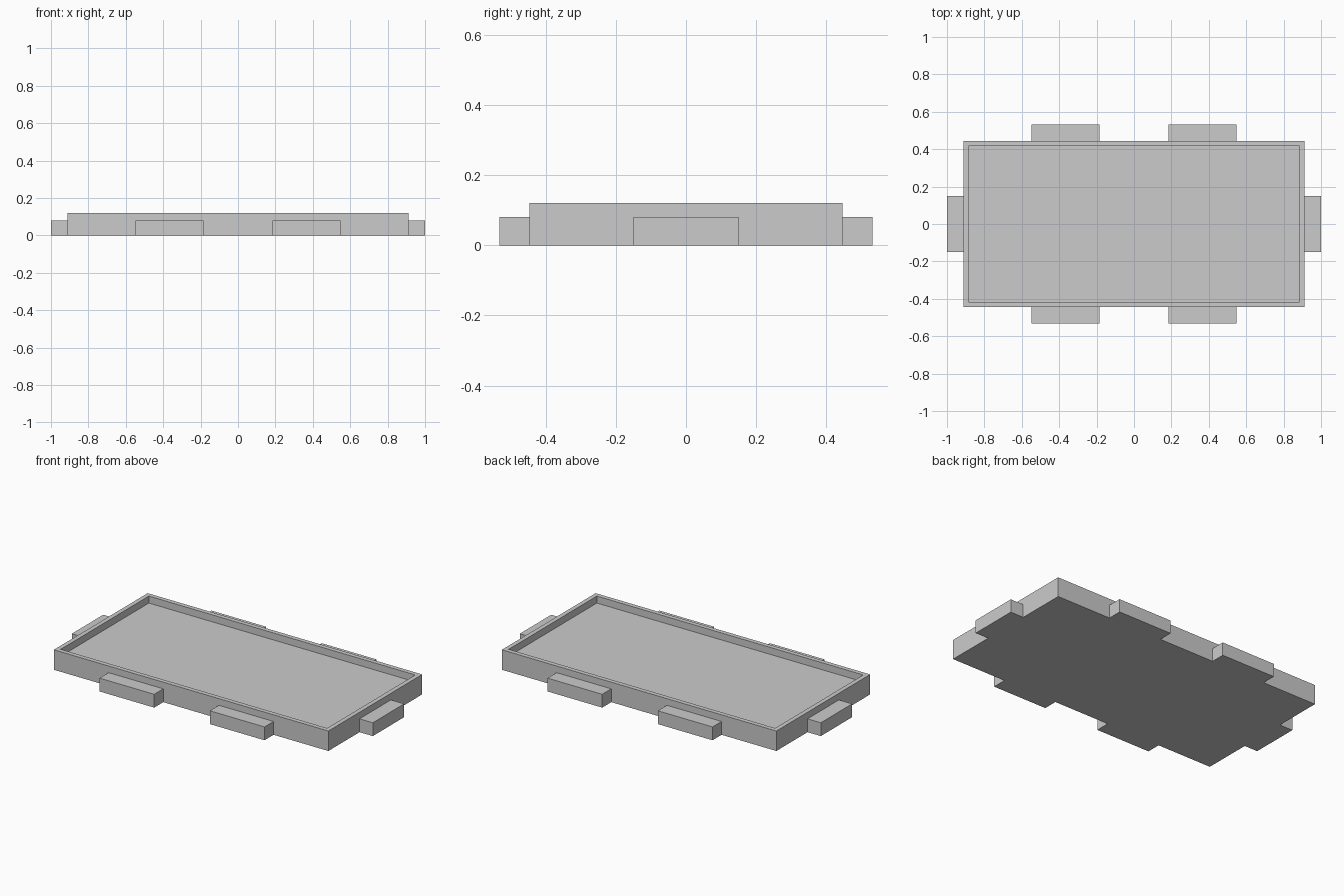
import bpy
import bmesh
from mathutils import Matrix, Vector

cube = bpy.data.objects.get("Cube")
if cube:
    bpy.data.objects.remove(cube, do_unlink=True)

# Main dimensions
BODY_X, BODY_Y, BODY_H = 0.912, 0.445, 0.12
RIM = 0.038
FLOOR_Z = 0.078
TAB_H = 0.08
REACH_X, REACH_Y = 1.0, 0.531

grey = bpy.data.materials.new("plain_grey")
grey.use_nodes = True
colour = (0.6, 0.6, 0.6, 1)
grey.diffuse_color = colour
grey.node_tree.nodes["Principled BSDF"].inputs["Base Color"].default_value = colour


def add_block(bm, low, high):
    """Add an axis-aligned box between two corners."""
    low, high = Vector(low), Vector(high)
    matrix = Matrix.Translation((low + high) / 2) @ Matrix.Diagonal((*(high - low), 1))
    bmesh.ops.create_cube(bm, size=1, matrix=matrix)


def finish(bm, name):
    mesh = bpy.data.meshes.new(name)
    bm.to_mesh(mesh)
    bm.free()
    mesh.materials.append(grey)
    obj = bpy.data.objects.new(name, mesh)
    bpy.context.collection.objects.link(obj)
    return obj


# Tray: a box whose top face is inset and pushed down to leave a rim
bm = bmesh.new()
add_block(bm, (-BODY_X, -BODY_Y, 0), (BODY_X, BODY_Y, BODY_H))
bm.normal_update()
top = max(bm.faces, key=lambda f: f.calc_center_median().z)
bmesh.ops.inset_region(bm, faces=[top], thickness=RIM)
inner = bmesh.ops.extrude_discrete_faces(bm, faces=[top])["faces"][0]
bmesh.ops.translate(bm, verts=inner.verts, vec=(0, 0, FLOOR_Z - BODY_H))
finish(bm, "tray")

# Tabs: two on each long side, one on each short end
for side, label in ((-1, "front"), (1, "back")):
    for hand, hand_label in ((-1, "right"), (1, "left")):
        bm = bmesh.new()
        xs = sorted((hand * 0.185, hand * 0.548))
        ys = sorted((side * BODY_Y, side * REACH_Y))
        add_block(bm, (xs[0], ys[0], 0), (xs[1], ys[1], TAB_H))
        finish(bm, f"{label}_{hand_label}_tab")

for hand, label in ((-1, "right"), (1, "left")):
    bm = bmesh.new()
    xs = sorted((hand * BODY_X, hand * REACH_X))
    add_block(bm, (xs[0], -0.149, 0), (xs[1], 0.149, TAB_H))
    finish(bm, f"{label}_end_tab")
